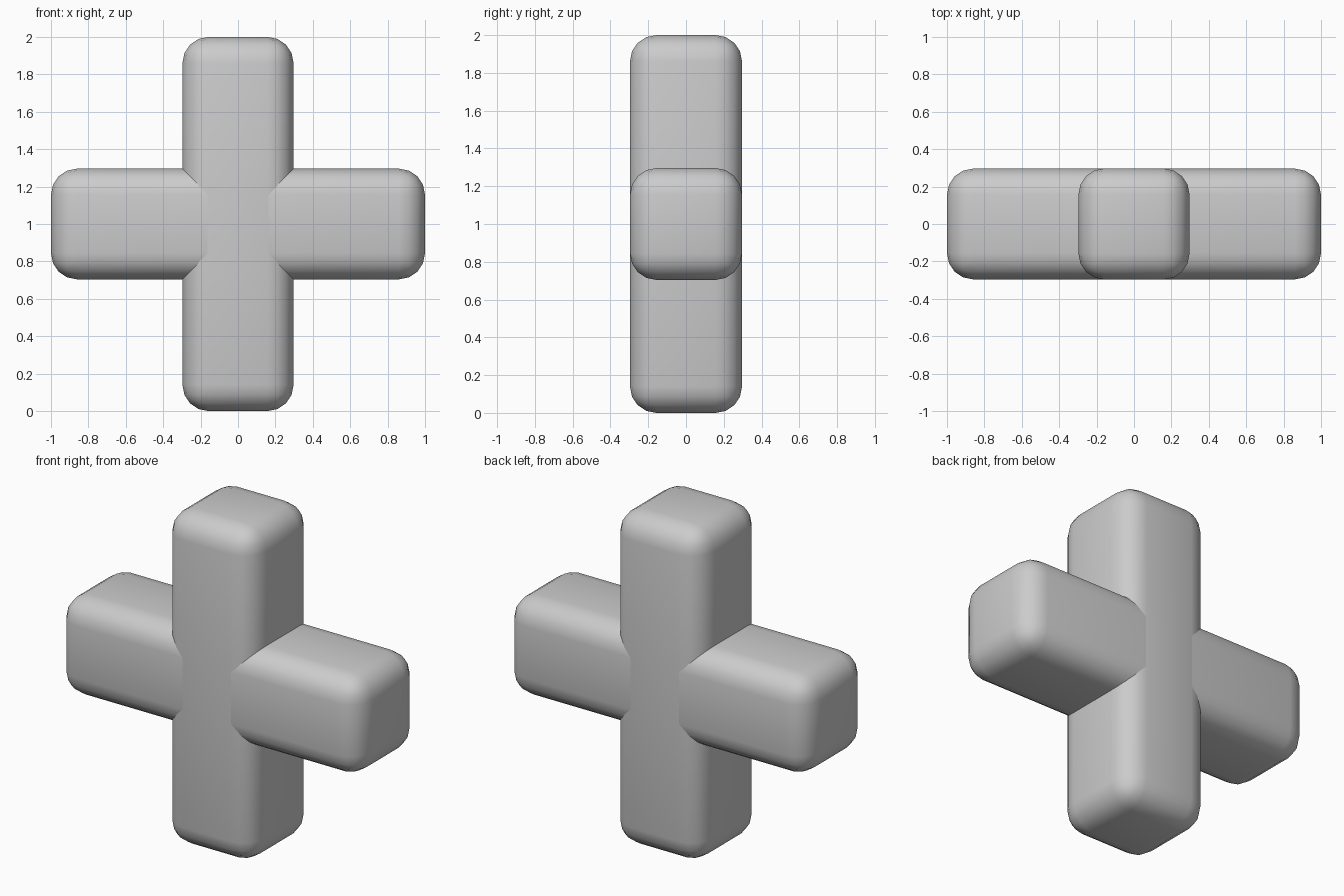
import bpy

if "Cube" in bpy.data.objects:
    bpy.data.objects.remove(bpy.data.objects["Cube"])


def rounded_bar(name, size, centre):
    """Box with soft rounded edges and smooth shading."""
    bpy.ops.mesh.primitive_cube_add(size=1, location=centre)
    bar = bpy.context.object
    bar.name = name
    bar.scale = size
    bpy.ops.object.transform_apply(location=False, rotation=False, scale=True)
    bevel = bar.modifiers.new("rounded_edges", 'BEVEL')
    bevel.width = 0.14
    bevel.segments = 4
    bevel.limit_method = 'NONE'
    bpy.ops.object.shade_smooth()
    return bar


WIDTH = 0.594

# Upright bar, standing on the ground
rounded_bar("vertical_bar", (WIDTH, WIDTH, 2.0), (0, 0, 1))

# Cross bar, a hair thinner so the coplanar faces do not flicker
rounded_bar("horizontal_bar", (2.0, WIDTH - 0.002, WIDTH - 0.002), (0, 0, 1))
